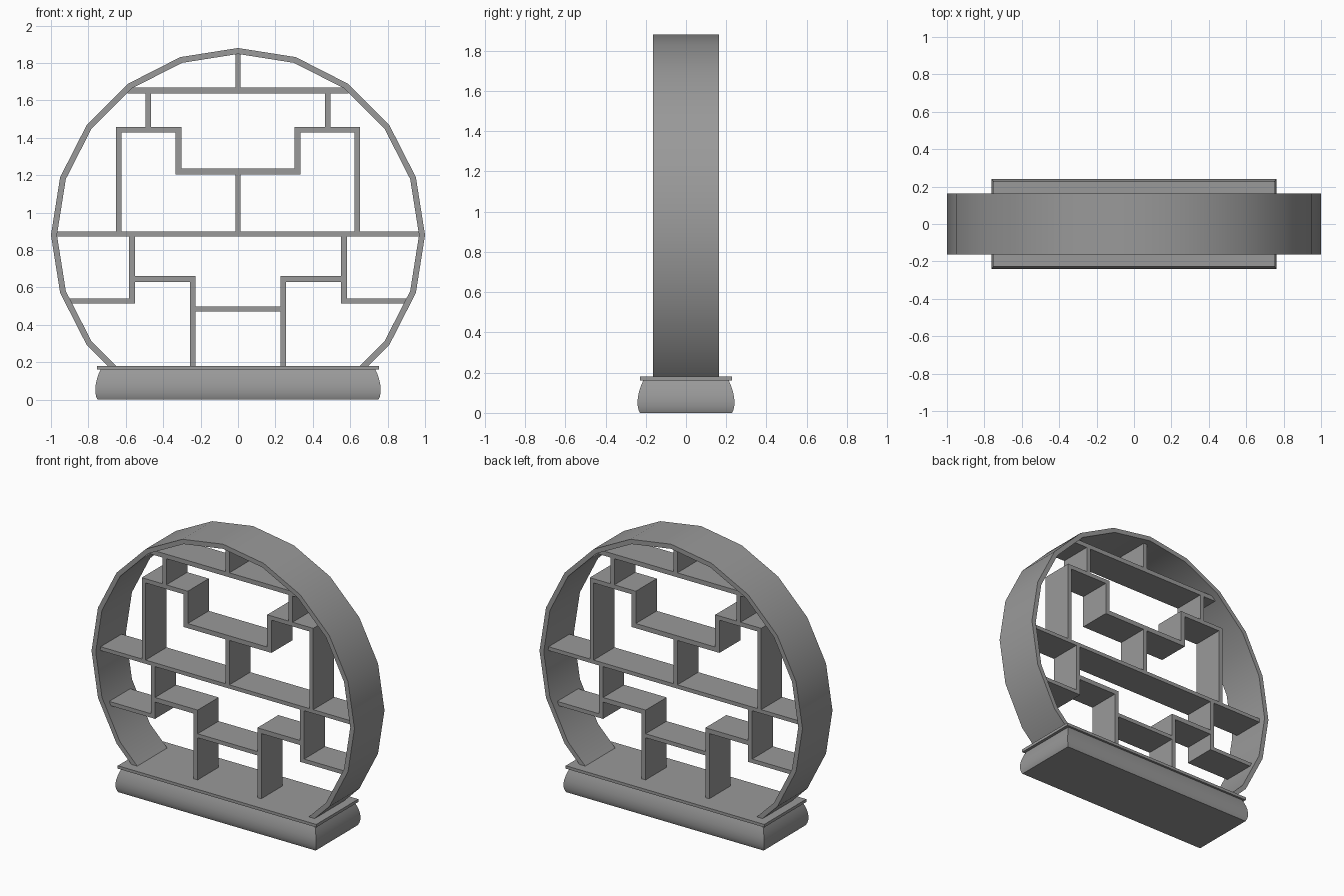
import bpy, bmesh, math

cube = bpy.data.objects.get("Cube")
if cube:
    bpy.data.objects.remove(cube, do_unlink=True)

GREY = (0.32, 0.32, 0.32, 1)
grey = bpy.data.materials.new("plain grey")
grey.use_nodes = True
grey.diffuse_color = GREY
grey.node_tree.nodes["Principled BSDF"].inputs["Base Color"].default_value = GREY


def finish(name, bm, smooth=False):
    """Turn a bmesh into a named, coloured object."""
    bmesh.ops.recalc_face_normals(bm, faces=bm.faces)
    mesh = bpy.data.meshes.new(name)
    bm.to_mesh(mesh)
    bm.free()
    mesh.materials.append(grey)
    obj = bpy.data.objects.new(name, mesh)
    bpy.context.collection.objects.link(obj)
    if smooth:
        bpy.ops.object.select_all(action="DESELECT")
        obj.select_set(True)
        bpy.context.view_layer.objects.active = obj
        bpy.ops.object.shade_smooth_by_angle(angle=math.radians(30))
    return obj


def bridge(bm, loops, closed=False):
    """Join successive vertex loops with quads."""
    following = loops[1:] + loops[:1] if closed else loops[1:]
    for a, b in zip(loops, following):
        for i in range(len(a)):
            j = (i + 1) % len(a)
            bm.faces.new((a[i], a[j], b[j], b[i]))


def box(name, x0, x1, z0, z1, depth):
    bm = bmesh.new()
    bmesh.ops.create_cube(bm, size=1)
    for v in bm.verts:
        v.co = (x1 if v.co.x > 0 else x0, v.co.y * depth, z1 if v.co.z > 0 else z0)
    return finish(name, bm)


# Round frame: twenty-sided hoop, cut off where it meets the base
SIDES, CENTRE_Z, OUTER, INNER, HALF = 20, 0.88, 1.0, 0.968, 0.163
bm = bmesh.new()
loops = []
for i in range(SIDES):
    a = math.tau * i / SIDES
    loops.append([bm.verts.new((r * math.cos(a), y, CENTRE_Z + r * math.sin(a)))
                  for r, y in ((OUTER, -HALF), (OUTER, HALF), (INNER, HALF), (INNER, -HALF))])
bridge(bm, loops, closed=True)
bmesh.ops.bisect_plane(bm, geom=bm.verts[:] + bm.edges[:] + bm.faces[:],
                       plane_co=(0, 0, 0.17), plane_no=(0, 0, 1), clear_inner=True)
bmesh.ops.holes_fill(bm, edges=[e for e in bm.edges if e.is_boundary])
finish("round_frame", bm, smooth=True)

# Bulging plinth: stacked rectangles, each (height, inset)
bm = bmesh.new()
loops = []
for z, inset in ((0, 0.012), (0.015, 0.005), (0.035, 0.001), (0.06, 0), (0.085, 0.003),
                 (0.11, 0.009), (0.135, 0.017), (0.16, 0.028)):
    x, y = 0.763 - inset, 0.241 - inset
    loops.append([bm.verts.new((sx * x, sy * y, z))
                  for sx, sy in ((-1, -1), (1, -1), (1, 1), (-1, 1))])
bridge(bm, loops)
bm.faces.new(loops[0])
bm.faces.new(loops[-1])
finish("plinth", bm, smooth=True)
box("plinth_top", -0.755, 0.755, 0.16, 0.18, 0.456)

# Shelves and posts on the centre line: half width, bottom, top
SHELF_DEPTH = 0.228
for name, half, z0, z1 in (
        ("top_shelf", 0.59, 1.637, 1.668),
        ("top_post", 0.014, 1.668, 1.86),
        ("upper_middle_shelf", 0.334, 1.203, 1.235),
        ("centre_post", 0.014, 0.898, 1.203),
        ("long_middle_shelf", 0.975, 0.872, 0.898),
        ("lower_middle_shelf", 0.227, 0.47, 0.497)):
    box(name, -half, half, z0, z1, SHELF_DEPTH)

# Paired shelves and posts: inner x, outer x, bottom, top
for name, inner, outer, z0, z1 in (
        ("small_post", 0.465, 0.495, 1.457, 1.637),
        ("upper_step_shelf", 0.302, 0.652, 1.428, 1.457),
        ("upper_inner_post", 0.302, 0.334, 1.235, 1.428),
        ("upper_outer_post", 0.623, 0.652, 0.898, 1.428),
        ("lower_outer_post", 0.551, 0.583, 0.54, 0.872),
        ("side_shelf", 0.551, 0.905, 0.513, 0.54),
        ("lower_step_shelf", 0.227, 0.551, 0.628, 0.66),
        ("lower_inner_post", 0.227, 0.257, 0.18, 0.628)):
    box("left_" + name, inner, outer, z0, z1, SHELF_DEPTH)
    box("right_" + name, -outer, -inner, z0, z1, SHELF_DEPTH)
